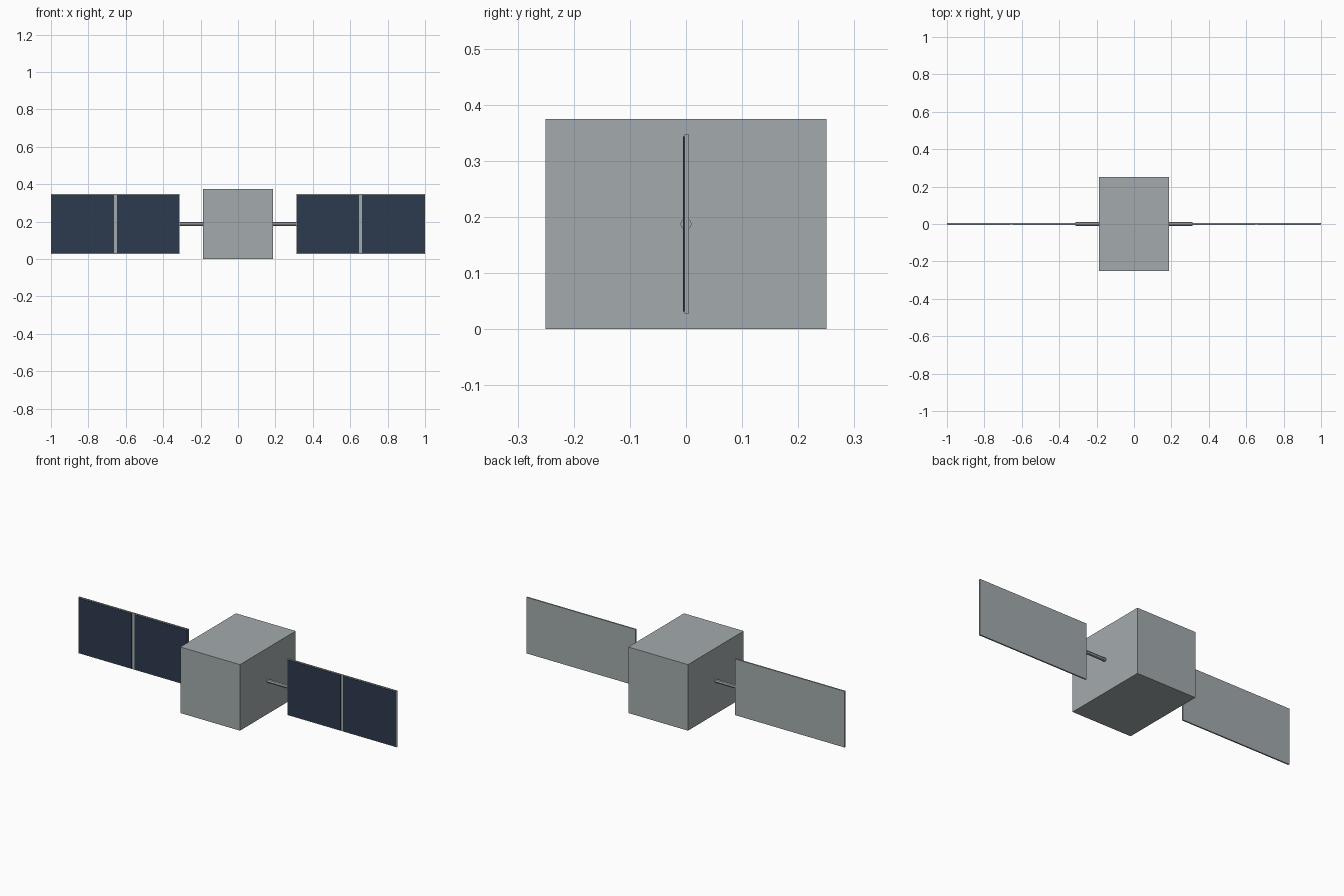
import bpy
import math

cube = bpy.data.objects.get("Cube")
if cube:
    bpy.data.objects.remove(cube, do_unlink=True)


def make_material(name, color):
    mat = bpy.data.materials.new(name)
    mat.use_nodes = True
    mat.diffuse_color = color
    mat.node_tree.nodes["Principled BSDF"].inputs["Base Color"].default_value = color
    return mat


grey = make_material("metal grey", (0.37, 0.41, 0.42, 1))
navy = make_material("solar navy", (0.025, 0.042, 0.075, 1))


def box(name, low, high, mat):
    center = [(a + b) / 2 for a, b in zip(low, high)]
    bpy.ops.mesh.primitive_cube_add(size=1, location=center)
    obj = bpy.context.object
    obj.name = name
    obj.scale = [b - a for a, b in zip(low, high)]
    bpy.ops.object.transform_apply(location=False, rotation=False, scale=True)
    obj.data.materials.append(mat)
    return obj


HALF_W, HALF_D, HEIGHT = 0.1875, 0.25, 0.375
MID_Z = HEIGHT / 2
INNER, OUTER = 0.3125, 1.0            # span of each wing
BOTTOM, TOP = 0.028, 0.347
MARGIN, HALF_RIB = 0.004, 0.008       # frame edge and centre strip

# Main body
box("body", (-HALF_W, -HALF_D, 0), (HALF_W, HALF_D, HEIGHT), grey)

for side, sign in (("left", 1), ("right", -1)):
    def wing_box(name, x0, x1, y0, y1, inset, mat):
        xs = sorted((sign * x0, sign * x1))
        return box(f"{side}_{name}", (xs[0], y0, BOTTOM + inset),
                   (xs[1], y1, TOP - inset), mat)

    # Rod joining body and wing
    bpy.ops.mesh.primitive_cylinder_add(
        vertices=8, radius=0.01, depth=INNER - HALF_W,
        location=(sign * (INNER + HALF_W) / 2, 0, MID_Z),
        rotation=(0, math.pi / 2, 0))
    rod = bpy.context.object
    rod.name = f"{side}_rod"
    rod.data.materials.append(grey)

    # Wing backing and its two front solar cells
    wing_box("wing_panel", INNER, OUTER, -0.003, 0.005, 0, grey)
    middle = (INNER + OUTER) / 2
    wing_box("inner_solar_cell", INNER + MARGIN, middle - HALF_RIB,
             -0.005, -0.003, MARGIN, navy)
    wing_box("outer_solar_cell", middle + HALF_RIB, OUTER - MARGIN,
             -0.005, -0.003, MARGIN, navy)
